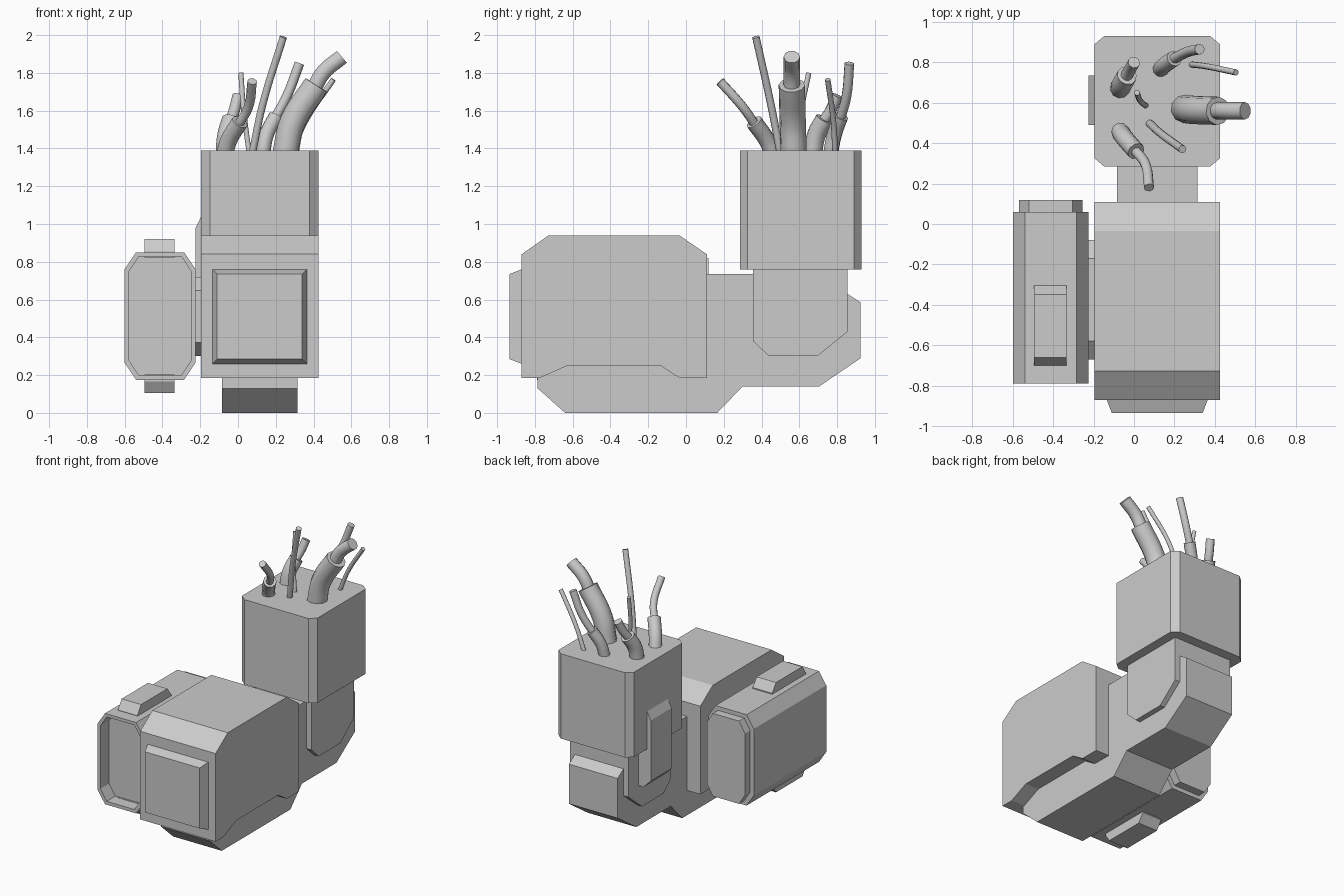
import bpy, bmesh, math
from mathutils import Vector

if "Cube" in bpy.data.objects:
    bpy.data.objects.remove(bpy.data.objects["Cube"])


def finish(name, bm):
    bmesh.ops.recalc_face_normals(bm, faces=bm.faces)
    me = bpy.data.meshes.new(name)
    bm.to_mesh(me)
    bm.free()
    ob = bpy.data.objects.new(name, me)
    bpy.context.collection.objects.link(ob)
    return ob


def loft(name, axis, *sections):
    """Join matching 2D profiles placed along an axis; each section is (position, points)."""
    bm = bmesh.new()
    rings = []
    for pos, pts in sections:
        ring = []
        for p in pts:
            co = list(p)
            co.insert(axis, pos)
            ring.append(bm.verts.new(co))
        rings.append(ring)
    n = len(rings[0])
    for a, b in zip(rings, rings[1:]):
        for i in range(n):
            j = (i + 1) % n
            bm.faces.new((a[i], a[j], b[j], b[i]))
    bm.faces.new(rings[0])
    bm.faces.new(rings[-1])
    return finish(name, bm)


def prism(name, axis, lo, hi, pts):
    return loft(name, axis, (lo, pts), (hi, pts))


def octagon(a0, a1, b0, b1, ca, cb):
    """Rectangle with chamfered corners."""
    return [(a0 + ca, b0), (a1 - ca, b0), (a1, b0 + cb), (a1, b1 - cb),
            (a1 - ca, b1), (a0 + ca, b1), (a0, b1 - cb), (a0, b0 + cb)]


def rect(a0, a1, b0, b1):
    return [(a0, b0), (a1, b0), (a1, b1), (a0, b1)]


X, Y, Z = 0, 1, 2

# Upper arm sleeve
prism("upper_arm_sleeve", Z, 0.76, 1.39, octagon(-0.195, 0.425, 0.285, 0.93, 0.047, 0.04))

# Elbow stub under the sleeve
prism("elbow_stub", X, -0.125, 0.355,
      [(0.355, 0.80), (0.355, 0.38), (0.44, 0.30), (0.695, 0.30), (0.855, 0.43), (0.855, 0.80)])

# Inner arm running under the forearm and round the elbow
prism("inner_arm", X, -0.085, 0.315,
      [(-0.785, 0.30), (-0.785, 0.13), (-0.64, 0.0), (0.165, 0.0), (0.30, 0.14), (0.705, 0.14),
       (0.925, 0.29), (0.925, 0.585), (0.855, 0.63), (0.80, 0.735), (0.05, 0.735), (0.05, 0.30)])

# Forearm casing with notched underside
prism("forearm_casing", X, -0.195, 0.425,
      [(-0.87, 0.185), (-0.775, 0.185), (-0.627, 0.25), (-0.135, 0.25), (-0.035, 0.185),
       (0.11, 0.185), (0.11, 0.84), (-0.035, 0.94), (-0.727, 0.94), (-0.87, 0.84)])

# Bevelled front plate
loft("front_plate", Y, (-0.86, rect(-0.135, 0.365, 0.26, 0.76)),
     (-0.87, rect(-0.135, 0.365, 0.26, 0.76)), (-0.935, rect(-0.11, 0.34, 0.285, 0.735)))

# Side box: octagonal tube with recessed front and a cap behind
outer = octagon(-0.60, -0.225, 0.175, 0.85, 0.06, 0.09)
inner = octagon(-0.578, -0.247, 0.20, 0.827, 0.052, 0.08)
loft("side_box", Y, (0.06, outer), (-0.79, outer), (-0.79, inner), (-0.69, inner))
prism("side_box_rear_cap", Y, 0.05, 0.12, octagon(-0.57, -0.255, 0.205, 0.82, 0.05, 0.08))

# Ribs above and below the side box, mirrored about its middle
for name, s in (("side_box_top_rib", 1), ("side_box_bottom_rib", -1)):
    prof = [(-0.70, 0.31), (-0.70, 0.345), (-0.66, 0.408), (-0.35, 0.408), (-0.305, 0.345), (-0.305, 0.31)]
    prism(name, X, -0.495, -0.335, [(y, 0.5125 + s * z) for y, z in prof])

# Bracket joining side box and forearm
prism("side_box_bracket", X, -0.24, -0.18, octagon(-0.67, -0.08, 0.30, 0.72, 0.09, 0.073))

# Latch plate across the elbow seam
prism("elbow_latch", Y, 0.49, 0.735,
      [(-0.11, 0.47), (-0.165, 0.47), (-0.225, 0.53), (-0.225, 0.98), (-0.195, 1.04), (-0.11, 1.04)])


# Severed cables
def cable(name, radius, pts):
    cu = bpy.data.curves.new(name, 'CURVE')
    cu.dimensions = '3D'
    cu.bevel_depth = radius
    cu.bevel_resolution = 3
    cu.resolution_u = 6
    cu.use_fill_caps = True
    sp = cu.splines.new('BEZIER')
    sp.bezier_points.add(len(pts) - 1)
    for bp, p in zip(sp.bezier_points, pts):
        bp.co = p
        bp.handle_left_type = bp.handle_right_type = 'AUTO'
    ob = bpy.data.objects.new(name, cu)
    bpy.context.collection.objects.link(ob)
    bpy.ops.object.select_all(action='DESELECT')
    ob.select_set(True)
    bpy.context.view_layer.objects.active = ob
    bpy.ops.object.convert(target='MESH')
    bpy.ops.object.shade_smooth_by_angle(angle=math.radians(40))


cable("main_cable_sheath", 0.07, [(0.25, 0.57, 1.37), (0.29, 0.565, 1.54), (0.415, 0.56, 1.735)])
cable("main_cable_core", 0.043, [(0.39, 0.56, 1.69), (0.45, 0.56, 1.80), (0.55, 0.56, 1.885)])
cable("front_cable_sheath", 0.045, [(-0.07, 0.46, 1.37), (-0.05, 0.43, 1.44), (0.01, 0.36, 1.54)])
cable("front_cable_core", 0.025, [(0.0, 0.37, 1.52), (0.055, 0.30, 1.62), (0.075, 0.18, 1.755)])
cable("left_cable_sheath", 0.05, [(-0.07, 0.67, 1.37), (-0.06, 0.69, 1.47), (-0.035, 0.735, 1.555)])
cable("left_cable_core", 0.03, [(-0.045, 0.72, 1.53), (-0.02, 0.765, 1.60), (0.0, 0.80, 1.68)])
cable("back_cable_sheath", 0.04, [(0.13, 0.765, 1.37), (0.15, 0.785, 1.47), (0.20, 0.82, 1.57)])
cable("back_cable_core", 0.026, [(0.19, 0.815, 1.55), (0.26, 0.85, 1.68), (0.325, 0.865, 1.85)])
cable("tall_wire", 0.02, [(0.075, 0.50, 1.37), (0.13, 0.45, 1.63), (0.24, 0.37, 1.99)])
cable("right_wire", 0.015, [(0.28, 0.79, 1.37), (0.36, 0.78, 1.55), (0.505, 0.75, 1.765)])
cable("short_wire", 0.014, [(0.06, 0.585, 1.37), (0.03, 0.61, 1.60), (0.015, 0.65, 1.80)])
